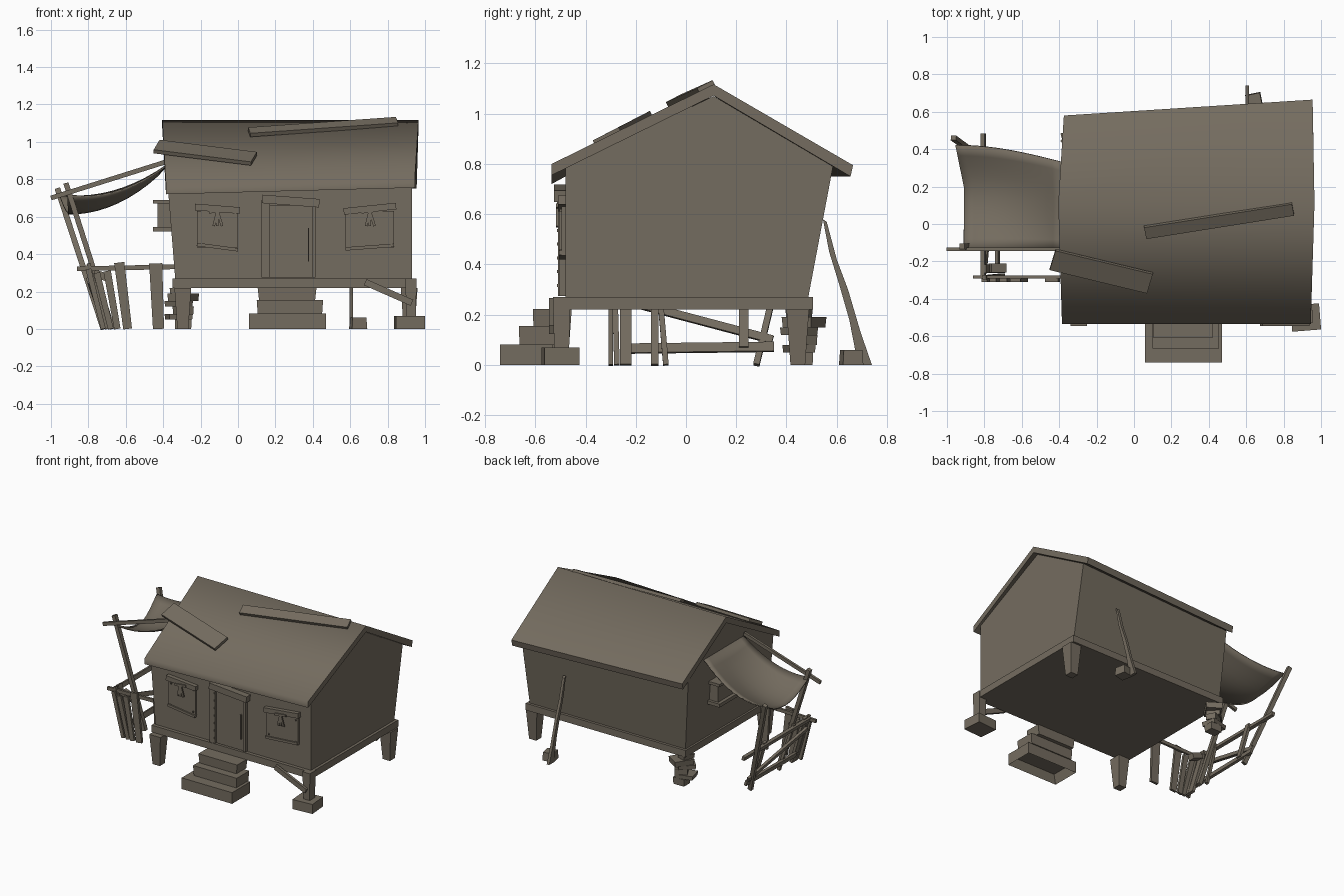
import bpy, bmesh, math
from mathutils import Vector, Matrix

cube = bpy.data.objects.get("Cube")
if cube:
    bpy.data.objects.remove(cube)

wood = bpy.data.materials.new("weathered_wood")
wood.use_nodes = True
COLOUR = (0.175, 0.15, 0.115, 1)
wood.diffuse_color = COLOUR
shader = wood.node_tree.nodes["Principled BSDF"]
shader.inputs["Base Color"].default_value = COLOUR
shader.inputs["Roughness"].default_value = 0.9


def finish(name, bm):
    bmesh.ops.recalc_face_normals(bm, faces=bm.faces)
    mesh = bpy.data.meshes.new(name)
    bm.to_mesh(mesh)
    bm.free()
    mesh.materials.append(wood)
    obj = bpy.data.objects.new(name, mesh)
    bpy.context.collection.objects.link(obj)
    return obj


def smooth(obj, degrees):
    bpy.ops.object.select_all(action="DESELECT")
    obj.select_set(True)
    bpy.context.view_layer.objects.active = obj
    bpy.ops.object.shade_smooth_by_angle(angle=math.radians(degrees))


def loft(name, first, second, caps=True):
    """Join two matching outlines into a solid."""
    bm = bmesh.new()
    a = [bm.verts.new(p) for p in first]
    b = [bm.verts.new(p) for p in second]
    n = len(a)
    for i in range(n):
        j = (i + 1) % n
        bm.faces.new((a[i], a[j], b[j], b[i]))
    if caps:
        bm.faces.new(a)
        bm.faces.new(b)
    return finish(name, bm)


def box(name, x, y, z, taper=1.0, turn=0.0, hollow=False):
    """Box from ranges; taper scales the bottom, turn spins it about z."""
    bm = bmesh.new()
    bmesh.ops.create_cube(bm, size=1)
    for v in bm.verts:
        if v.co.z < 0:
            v.co.x *= taper
            v.co.y *= taper
    if hollow:
        under = [f for f in bm.faces if f.calc_center_median().z < -0.4]
        bmesh.ops.inset_region(bm, faces=under, thickness=0.08)
        for v in under[0].verts:
            v.co.z += 0.8
    size = Matrix.Diagonal((x[1] - x[0], y[1] - y[0], z[1] - z[0], 1))
    mid = Vector([sum(r) / 2 for r in (x, y, z)])
    bm.transform(Matrix.Translation(mid) @ Matrix.Rotation(turn, 4, "Z") @ size)
    return finish(name, bm)


def beam(name, p, q, width, depth, face=(0, 1, 0), end=1.0):
    """Plank from p to q; depth runs along face, end scales the far width."""
    p, q, face = Vector(p), Vector(q), Vector(face)
    run = (q - p).normalized()
    side = run.cross(face).normalized() / 2
    out = side.cross(run).normalized() * depth / 2
    ring = lambda c, w: [c + side * w * s + out * t
                         for s, t in ((-1, -1), (1, -1), (1, 1), (-1, 1))]
    return loft(name, ring(p, width), ring(q, width * end))


# House shell: gabled section, flaring at the back and left
def gable(x0, x1, front_z, back_y):
    return [(x0, -.48, .26), (x1, -.48, front_z), (x1, .11, 1.07),
            (x1, back_y, .79), (x0, .485, .26)]

loft("house_walls", gable(-.335, -.375, .755, .51), gable(.93, .93, .79, .585))
box("floor_platform", (-.35, .95), (-.505, .505), (.22, .27))

# Roof: bent slab, softly shaded across the ridge
def roof_end(x_eave, x_ridge, front_z, back_y):
    t = .045
    return [(x_eave, -.535, front_z - t), (x_eave, -.535, front_z),
            (x_ridge, .11, 1.117), (x_eave + .01, back_y, .795),
            (x_eave + .01, back_y - .01, .795 - t), (x_ridge, .11, 1.117 - t)]

roof = loft("roof", roof_end(-.385, -.405, .765, .58),
            roof_end(.945, .965, .80, .665))
smooth(roof, 68)

# Loose planks on the roof
SLOPE = Vector((0, -.46, .89))
beam("roof_plank_ridge", (.06, -.045, 1.052), (.85, .08, 1.108), .07, .022, SLOPE)
beam("roof_plank_eave", (-.435, -.19, .975), (.085, -.315, .91), .12, .022, SLOPE)

# Legs and supports
box("front_right_leg", (-.34, -.25), (-.545, -.455), (0, .22), .65)
box("back_left_leg", (.87, .96), (.4, .49), (0, .22), .65)
box("front_left_leg", (.895, .955), (-.53, -.46), (.06, .27), .85)
box("front_left_footing", (.84, .995), (-.57, -.43), (0, .07), 1.0, .08)
beam("front_left_brace", (.68, -.535, .25), (.93, -.535, .14), .035, .02)
stones = ((0, .05, .09), (.05, .08, .13), (.08, .12, .09),
          (.12, .15, .12), (.15, .19, .14), (.19, .22, .09))
for i, (z0, z1, w) in enumerate(stones):
    cx, cy, h = -.305 + .012 * (-1) ** i, .46 + .01 * (-1) ** i, w / 2
    box("stacked_stone", (cx - h, cx + h), (cy - h * .8, cy + h * .8),
        (z0, z1), .95, .25 * i)

# Bent prop at the back
prop = ((.545, .58), (.57, .45), (.61, .32), (.65, .18), (.685, .0),
        (.74, .0), (.695, .13), (.645, .3), (.6, .42), (.56, .57))
loft("back_prop", [(.595, y, z) for y, z in prop], [(.615, y, z) for y, z in prop])
box("back_prop_stone", (.605, .68), (.62, .695), (0, .06), 1.1, .2)

# Entrance steps
box("step_bottom", (.06, .47), (-.74, -.53), (0, .082), 1.0, 0, True)
box("step_middle", (.1, .455), (-.665, -.52), (.08, .155), .97)
box("step_top", (.105, .42), (-.61, -.49), (.152, .222), .95)

# Door with posts, header, nails and handle
box("door", (.16, .41), (-.495, -.47), (.275, .66))
box("door_post", (.125, .17), (-.51, -.47), (.275, .69))
box("door_edge", (.395, .415), (-.505, -.47), (.275, .66))
beam("door_header", (.13, -.5, .695), (.435, -.5, .672), .045, .05)
box("door_handle", (.373, .38), (-.51, -.49), (.36, .54))
for i in range(7):
    z = .31 + i * .055
    box("door_nail", (.157, .166), (-.514, -.505), (z, z + .012))

# Shuttered front windows with small hanging charms
for cx, tilt in ((-.11, .012), (.705, -.012)):
    wide = .11 if cx < 0 else .13
    box("window_shutter", (cx - wide, cx + wide), (-.495, -.47), (.435, .63))
    beam("window_header", (cx - wide - .01, -.495, .64 + tilt),
         (cx + wide + .01, -.495, .645 - tilt), .035, .03)
    beam("window_sill", (cx - wide, -.49, .44 + tilt),
         (cx + wide, -.49, .435 - tilt), .018, .03)
    beam("charm_bar", (cx - .045, -.513, .625), (cx + .045, -.513, .635), .016, .01)
    for lean in (-.02, 0, .025):
        beam("charm_strip", (cx, -.512, .63), (cx + lean, -.512, .55), .014, .01)
    for s in (-1, 1):
        for z in (.45, .61):
            nail = cx + s * (wide - .02)
            box("window_nail", (nail, nail + .008), (-.503, -.49), (z, z + .01))

# Side window box beneath the awning
box("side_window", (-.43, -.33), (.0, .24), (.535, .68))
box("side_window_sill", (-.455, -.33), (-.02, .26), (.52, .545))
box("side_window_header", (-.455, -.33), (-.02, .26), (.67, .69))

# Cloth awning: sagging grid
bm = bmesh.new()
N = 10
grid = []
for i in range(N + 1):
    u = i / N
    row = []
    for j in range(N + 1):
        v = j / N
        back = .33 + .09 * math.sin(u * math.pi / 2)
        x = -.38 - .53 * u - .045 * u * max(0, v - .6) / .4
        sag = 4 * u * (1 - u) * .06 + .1 * math.sin(math.pi * v) * u ** .7
        row.append(bm.verts.new((x, -.13 + (back + .13) * v, .88 - .16 * u - sag)))
    grid.append(row)
for i in range(N):
    for j in range(N):
        bm.faces.new((grid[i][j], grid[i + 1][j], grid[i + 1][j + 1], grid[i][j + 1]))
awning = finish("cloth_awning", bm)
thick = awning.modifiers.new("thickness", "SOLIDIFY")
thick.thickness = .008
smooth(awning, 50)

# Awning poles and beam
beam("awning_beam", (-1.0, -.135, .70), (-.38, -.135, .895), .025, .018)
beam("front_awning_pole", (-.92, -.12, .78), (-.67, -.125, 0), .028, .03)
beam("back_awning_pole", (-.965, .46, .75), (-.72, .28, 0), .03, .025)

# Broken fence, front run: rail and leaning pickets (top x, bottom x, height, width)
beam("fence_front_rail", (-.86, -.283, .322), (-.34, -.283, .332), .025, .016)
for top, bottom, high, wide in ((-.44, -.425, .35, .07), (-.635, -.59, .355, .055),
                                (-.70, -.645, .31, .04), (-.755, -.68, .3, .035),
                                (-.80, -.72, .32, .03)):
    beam("fence_picket", (top, -.3, high), (bottom, -.3, 0), wide, .018, end=.85)

# Broken fence, side run
OUT = (1, 0, .3)
beam("fence_side_top_rail", (-.805, -.285, .325), (-.805, .485, .325), .03, .022, OUT)
beam("fence_side_low_rail", (-.73, -.23, .065), (-.73, .35, .072), .038, .018, OUT)
beam("fence_side_fallen_rail", (-.80, -.26, .26), (-.745, .345, .10), .032, .018, OUT)
for y, shift, z0, wide in ((-.24, 0, 0, .045), (-.08, .03, 0, .022),
                           (.23, 0, .07, .038), (-.275, .01, 0, .022)):
    beam("fence_side_picket", (-.80, y - shift, .35), (-.70 - z0 * .3, y, z0),
         wide, .02, OUT)
beam("fence_corner_block", (-.77, -.235, .3), (-.69, -.235, .27), .04, .05)
